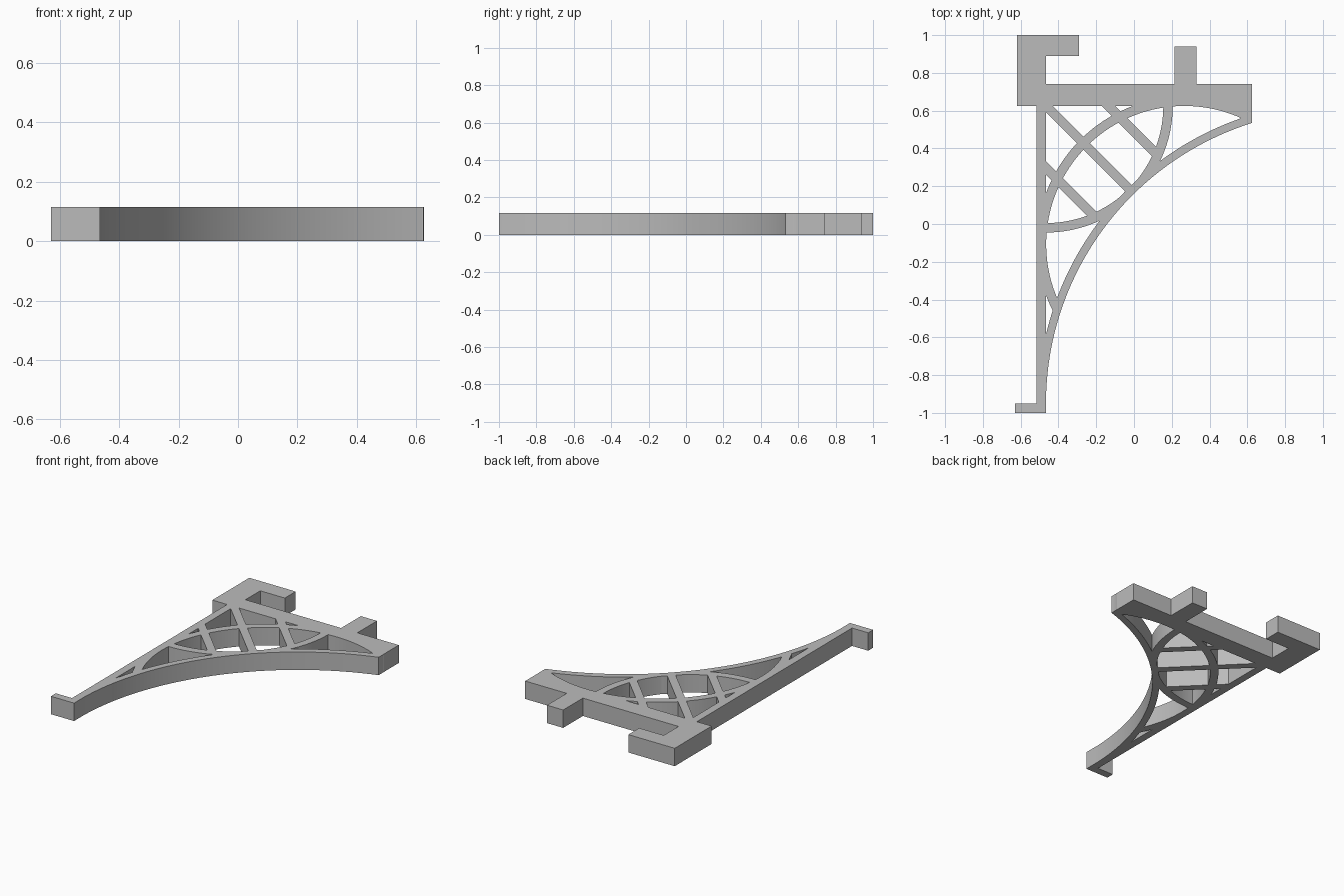
import bpy, bmesh, math
from math import cos, sin, radians

if "Cube" in bpy.data.objects:
    bpy.data.objects.remove(bpy.data.objects["Cube"])

THICK = 0.115
CORNER = (-0.465, 0.625)      # inner corner between spine and beam

grey = bpy.data.materials.new("grey")
grey.diffuse_color = (0.5, 0.5, 0.5, 1)
grey.use_nodes = True
grey.node_tree.nodes["Principled BSDF"].inputs["Base Color"].default_value = grey.diffuse_color


def extrude(name, points):
    """Flat outline on z = 0 raised to the plate thickness."""
    bm = bmesh.new()
    face = bm.faces.new([bm.verts.new((x, y, 0)) for x, y in points])
    top = bmesh.ops.extrude_face_region(bm, geom=[face])["geom"]
    bmesh.ops.translate(bm, vec=(0, 0, THICK),
                        verts=[v for v in top if isinstance(v, bmesh.types.BMVert)])
    bmesh.ops.recalc_face_normals(bm, faces=bm.faces)
    mesh = bpy.data.meshes.new(name)
    bm.to_mesh(mesh)
    bm.free()
    mesh.materials.append(grey)
    obj = bpy.data.objects.new(name, mesh)
    bpy.context.collection.objects.link(obj)
    return obj


def arc_band(name, centre, inner, outer, start, end, steps):
    """Curved strip; outer may be a function of the angle."""
    angles = [start + (end - start) * i / steps for i in range(steps + 1)]
    radius = outer if callable(outer) else (lambda a: outer)

    def at(r, a):
        return (centre[0] + r * cos(radians(a)), centre[1] + r * sin(radians(a)))
    return extrude(name, [at(inner, a) for a in angles]
                   + [at(radius(a), a) for a in reversed(angles)])


def bar(name, a, b, half=0.025):
    """Straight diagonal strut from a to b."""
    dx, dy = b[0] - a[0], b[1] - a[1]
    n = math.hypot(dx, dy)
    px, py = -dy / n * half, dx / n * half
    return extrude(name, [(a[0] + px, a[1] + py), (b[0] + px, b[1] + py),
                          (b[0] - px, b[1] - py), (a[0] - px, a[1] - py)])


def flip(p):
    """Mirror a point across the bracket diagonal."""
    return (0.16 - p[1], 0.16 - p[0])


# Frame: foot, spine, beam, tab and hook
bracket = extrude("bracket", [
    (-0.63, -1), (-0.465, -1), CORNER, (0.53, 0.625), (0.58, 0.53),
    (0.625, 0.535), (0.625, 0.74), (0.33, 0.74), (0.33, 0.94), (0.215, 0.94),
    (0.215, 0.74), (-0.465, 0.74), (-0.465, 0.89), (-0.29, 0.89), (-0.29, 1),
    (-0.62, 1), (-0.62, 0.625), (-0.515, 0.625), (-0.515, -0.95), (-0.63, -0.95)])

# Curved braces and diagonal struts
upper = ((-0.16, 0.65), (0.125, 0.365))
braces = [
    arc_band("long_arch", (1.09, -0.95), 1.556, 1.598, 107.6, 180, 64),
    arc_band("upper_arch", (0.267, -0.107), 0.732, 0.781, 62.7, 207.3, 64),
    arc_band("corner_arch", CORNER, 0.62,
             lambda a: 0.64 if abs(a + 45) < 13 else 0.67, -91, 1, 46),
    bar("middle_strut", (-0.49, 0.65), (-0.02, 0.18)),
    bar("upper_strut", *upper),
    bar("lower_strut", *[flip(p) for p in upper]),
]

# Weld everything into one solid
bpy.context.view_layer.objects.active = bracket
bracket.select_set(True)
for part in braces:
    mod = bracket.modifiers.new("weld", "BOOLEAN")
    mod.operation = "UNION"
    mod.solver = "EXACT"
    mod.object = part
    bpy.ops.object.modifier_apply(modifier=mod.name)
    bpy.data.objects.remove(part)

bpy.ops.object.shade_smooth_by_angle(angle=radians(30))
